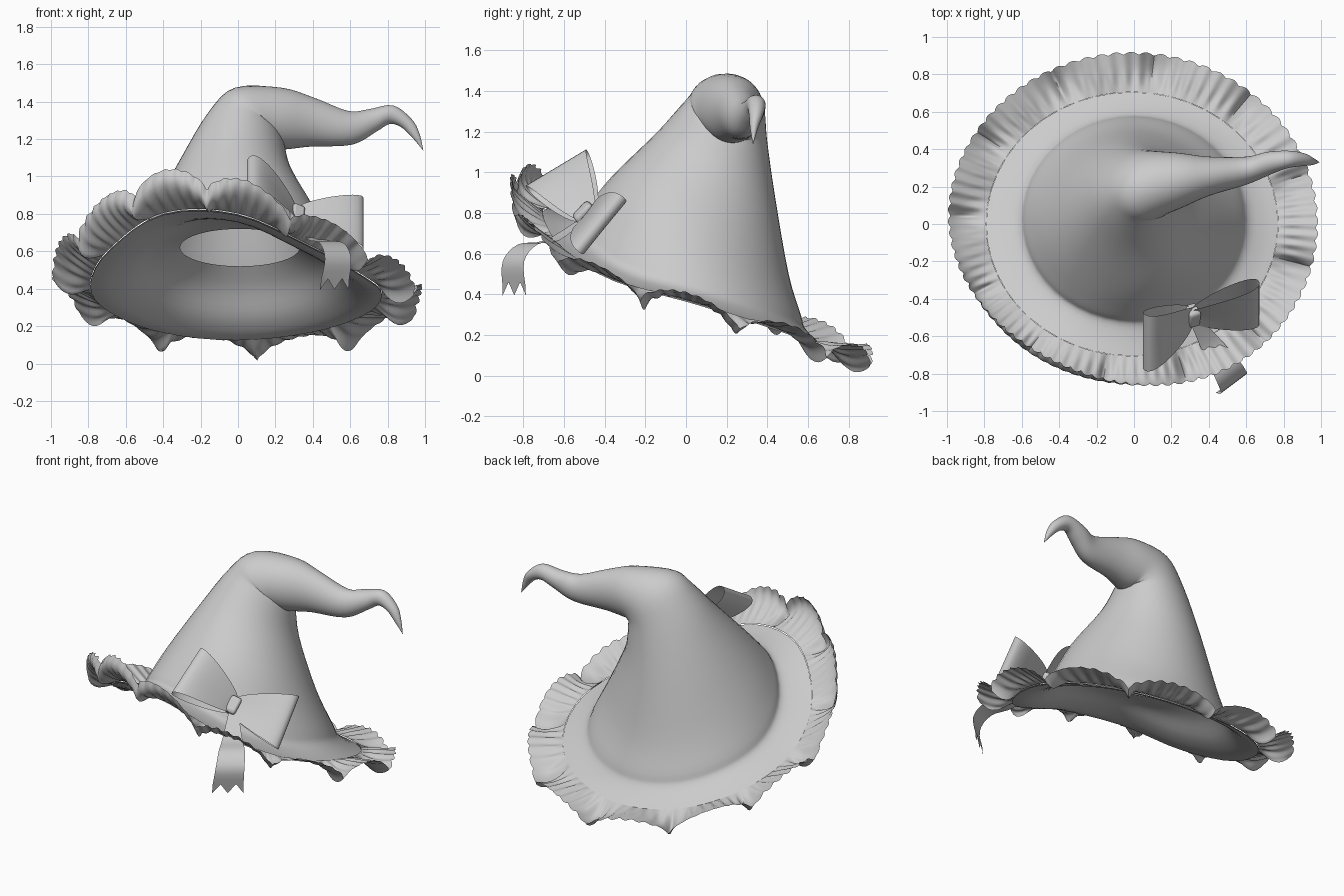
import bpy, bmesh, math
from mathutils import Vector as V

cube = bpy.data.objects.get("Cube")
if cube:
    bpy.data.objects.remove(cube)

GREY = (0.6, 0.6, 0.6, 1)
felt = bpy.data.materials.new("grey felt")
felt.use_nodes = True
felt.diffuse_color = GREY
felt.node_tree.nodes["Principled BSDF"].inputs["Base Color"].default_value = GREY


def sheet(name, rows, closed=False, sharp=50):
    """Skin a grid of points; closed joins the ends of each row."""
    bm = bmesh.new()
    grid = [[bm.verts.new(p) for p in row] for row in rows]
    n = len(rows[0])
    for a, b in zip(grid, grid[1:]):
        for i in range(n if closed else n - 1):
            j = (i + 1) % n
            bm.faces.new((a[i], a[j], b[j], b[i]))
    mesh = bpy.data.meshes.new(name)
    bm.to_mesh(mesh)
    bm.free()
    mesh.materials.append(felt)
    ob = bpy.data.objects.new(name, mesh)
    bpy.context.collection.objects.link(ob)
    bpy.ops.object.select_all(action='DESELECT')
    ob.select_set(True)
    bpy.context.view_layer.objects.active = ob
    bpy.ops.object.shade_smooth_by_angle(angle=math.radians(sharp))


def spline(p0, p1, p2, p3, t):
    return 0.5 * (2 * p1 + (p2 - p0) * t + (2 * p0 - 5 * p1 + 4 * p2 - p3) * t * t
                  + (3 * p1 - p0 - 3 * p2 + p3) * t ** 3)


def smooth_rows(rows, steps):
    """Catmull-Rom interpolation between rows of points."""
    ext = [rows[0]] + rows + [rows[-1]]
    out = []
    for k in range(len(rows) - 1):
        for s in range(steps):
            out.append([spline(*ps, s / steps) for ps in zip(*ext[k:k + 4])])
    return out + [rows[-1]]


# Height of the brim edge every 30 degrees, from +x round through the back
HEIGHTS = [0.37, 0.26, 0.17, 0.13, 0.17, 0.28, 0.42, 0.61, 0.80, 0.80, 0.63, 0.47]


def edge_height(a):
    f = math.degrees(a) % 360 / 30
    k = int(f) % 12
    return spline(*[HEIGHTS[(k + d) % 12] for d in (-1, 0, 1, 2)], f - int(f))


def ring(n, func):
    return [V(func(math.tau * i / n)) for i in range(n)]


def brim_edge(a):
    return (-0.01 + 0.78 * math.cos(a), 0.705 * math.sin(a), edge_height(a))


def crown_base(a):
    return (0.61 * math.cos(a), 0.025 + 0.56 * math.sin(a),
            0.49 + 0.8 * (edge_height(a) - 0.45))


def loop(c, u, v):
    return lambda a: V(c) + V(u) * math.cos(a) + V(v) * math.sin(a)


def between(a, b, t, drop=0):
    return [p.lerp(q, t) - V((0, 0, drop)) for p, q in zip(a, b)]


SEG = 48
base, rim = ring(SEG, crown_base), ring(SEG, brim_edge)

# Crown and brim: tilted cone flaring into the brim, folding to a hooked point
SECTIONS = [
    ((-0.02, 0.07, 0.74), (0.46, 0, 0), (0, 0.435, -0.24)),
    ((-0.015, 0.145, 1.03), (0.305, 0, -0.02), (0, 0.295, -0.16)),
    ((0.04, 0.2, 1.25), (0.205, 0, -0.07), (0, 0.2, -0.1)),
    ((0.11, 0.21, 1.315), (0.13, 0, -0.155), (0, 0.18, -0.04)),
    ((0.24, 0.23, 1.31), (0.01, 0, -0.165), (0, 0.15, 0)),
    ((0.4, 0.255, 1.29), (-0.01, 0, -0.13), (0, 0.105, 0)),
    ((0.6, 0.285, 1.26), (0.01, 0, -0.09), (0, 0.075, 0)),
    ((0.72, 0.325, 1.3), (0.02, 0, -0.06), (-0.01, 0.06, 0)),
    ((0.82, 0.345, 1.33), (-0.01, 0, -0.05), (0, 0.047, 0)),
    ((0.9, 0.345, 1.285), (-0.03, 0, -0.02), (0, 0.035, 0)),
    ((0.95, 0.335, 1.22), (-0.02, 0, -0.01), (0, 0.02, 0)),
    ((0.99, 0.33, 1.14), (-0.001, 0, 0), (0, 0.001, 0)),
]
sections = [ring(SEG, loop(*s)) for s in SECTIONS]
flare = between(base, sections[0], 0.25)
rows = [rim, between(base, rim, 0.5, 0.01), base, flare] + sections
sheet("crown_and_brim", smooth_rows(rows, 4), True, sharp=80)

# Lining: underside running from the brim edge up to an open head hole
hole = ring(SEG, loop((0.01, 0.12, 0.62), (0.32, 0, 0), (0, 0.31, -0.1)))
rows = [between(rim, rim, 0, 0.006), between(base, rim, 0.5, 0.025),
        between(base, hole, 0.08, 0.01), between(base, hole, 0.5, -0.02), hole]
sheet("lining", smooth_rows(rows, 4), True, sharp=80)

# Ruffle: cupped lobes divided by dipping folds, with pleats and a scalloped hem
LOBES, PLEATS = 12, 84


def ruffle(t):
    def point(a):
        x, y, z = brim_edge(a)
        phase = a - math.radians(21.5) - math.radians(6) * math.sin(a - math.radians(67))
        lobe = abs(math.sin(LOBES / 2 * phase)) ** 0.55
        scallop = abs(math.sin(PLEATS / 2 * phase))
        pleat = math.sin(PLEATS * phase + 2 * math.sin(5 * a))
        lean = math.sin(a + math.radians(30))
        # the raised front stands up and curls back over the brim
        curl = max(0, -lean) ** 3
        reach = 0.2 * t * (1 - curl) + curl * (0.3 * t - 0.19 * t ** 3)
        reach += 0.015 * t ** 4 * scallop
        lift = 0.004 + (0.08 - 0.09 * lean + 0.05 * curl) * t
        lift -= 0.135 * (1 - lobe) * math.sin(math.pi * 0.7 * t)
        lift += 0.007 * pleat * math.sin(math.pi * min(t * 1.3, 0.8))
        return (x + reach * math.cos(a), y + reach * math.sin(a), max(z + lift, 0))
    return point


sheet("ruffle", [ring(PLEATS * 8, ruffle(k / 8)) for k in range(9)], True, sharp=70)

# Bow loops: a ribbon that leaves the knot, turns and comes back
KNOT = V((0.31, -0.49, 0.79))


def bow_loop(name, end, half_width, depth):
    along, wide = V(end) - KNOT, V(half_width)
    thick = along.cross(wide).normalized() * depth
    rows = []
    for i in range(29):
        t = math.tau * i / 28
        out = (1 - math.cos(t)) / 2
        spread = 0.28 + 0.72 * out ** 0.7
        puff = math.copysign(abs(math.sin(t)) ** 0.8, math.sin(t)) * (0.45 + 0.55 * out)
        centre = KNOT + along * out + thick * puff
        # a shallow pinch crease runs down the middle near the knot
        rows.append([centre + wide * spread * w - thick * 0.3 * (1 - out) * puff * (1 - abs(w))
                     for w in (-1, -0.5, 0, 0.5, 1)])
    sheet(name, rows)


bow_loop("bow_loop_right", (0.06, -0.635, 1.015), (0, -0.15, -0.09), 0.065)
bow_loop("bow_loop_left", (0.67, -0.42, 0.745), (0, -0.11, -0.135), 0.06)

# Bow knot: a rounded block turned along the bow
bpy.ops.mesh.primitive_cube_add(size=1, location=KNOT)
knot = bpy.context.object
knot.name = "bow_knot"
knot.scale = (0.07, 0.09, 0.11)
knot.rotation_euler = (math.radians(-40), math.radians(20), math.radians(15))
bevel = knot.modifiers.new("Bevel", 'BEVEL')
bevel.width, bevel.segments = 0.2, 3
knot.data.materials.append(felt)
bpy.ops.object.shade_smooth_by_angle(angle=math.radians(50))

# Bow tail: a draped ribbon with a zigzag end
TAIL = [((0.33, -0.52, 0.76), 0.03), ((0.42, -0.66, 0.665), 0.06), ((0.5, -0.78, 0.645), 0.08),
        ((0.535, -0.85, 0.56), 0.088), ((0.515, -0.845, 0.43), 0.095)]
across = V((0.8, 0.6, 0))
rows = [[V(c) + across * w * k for k in (-1, -0.5, 0, 0.5, 1)] for c, w in TAIL]
rows = smooth_rows(rows, 4)
for i, p in enumerate(rows[-1]):
    p.z += 0.03 if i % 2 else -0.035
sheet("bow_tail", rows)
